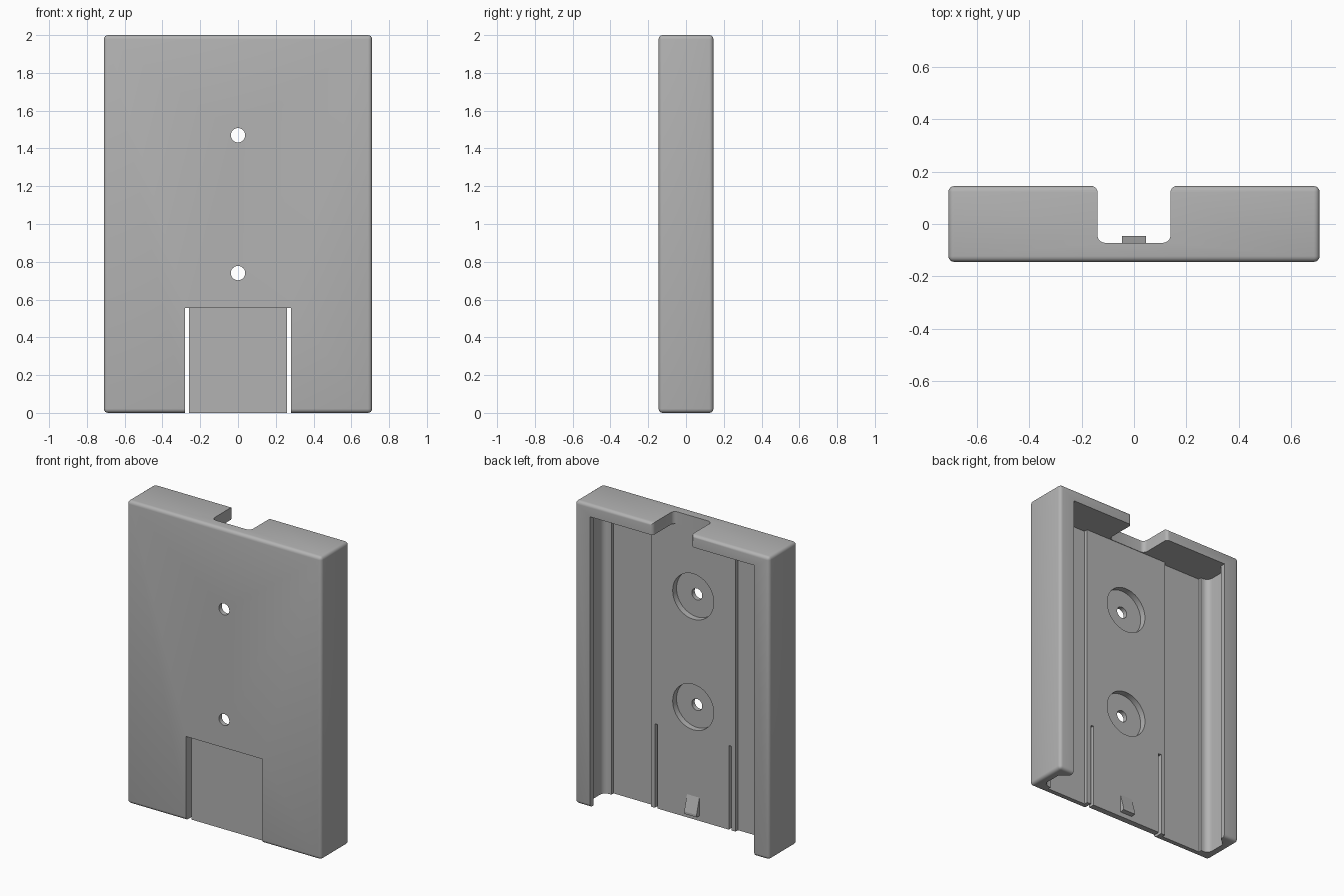
import bpy, bmesh, math
from mathutils import Matrix

cube = bpy.data.objects.get("Cube")
if cube:
    bpy.data.objects.remove(cube, do_unlink=True)

W, D, H = 0.71, 0.145, 2.0       # half width, half depth, height
SLOT_TOP = 0.555

grey = bpy.data.materials.new("plain grey")
grey.use_nodes = True
grey.diffuse_color = (0.45, 0.45, 0.45, 1)
grey.node_tree.nodes["Principled BSDF"].inputs["Base Color"].default_value = (0.45, 0.45, 0.45, 1)


def finish(name, bm):
    bmesh.ops.recalc_face_normals(bm, faces=bm.faces)
    mesh = bpy.data.meshes.new(name)
    bm.to_mesh(mesh)
    bm.free()
    mesh.materials.append(grey)
    obj = bpy.data.objects.new(name, mesh)
    bpy.context.collection.objects.link(obj)
    return obj


def box(name, lo, hi, bevel=0):
    bm = bmesh.new()
    bmesh.ops.create_cube(bm, size=1)
    for v in bm.verts:
        v.co = [lo[i] if v.co[i] < 0 else hi[i] for i in range(3)]
    if bevel:
        bmesh.ops.bevel(bm, geom=bm.edges[:], offset=bevel, segments=4,
                        profile=0.5, affect='EDGES')
    return finish(name, bm)


def prism(name, points, z0, z1):
    """Extrude an x,y outline upwards."""
    bm = bmesh.new()
    face = bm.faces.new([bm.verts.new((x, y, z0)) for x, y in points])
    new = bmesh.ops.extrude_face_region(bm, geom=[face])["geom"]
    bmesh.ops.translate(bm, vec=(0, 0, z1 - z0),
                        verts=[g for g in new if isinstance(g, bmesh.types.BMVert)])
    return finish(name, bm)


def cylinder(name, radius, y0, y1, z):
    bm = bmesh.new()
    bmesh.ops.create_cone(bm, cap_ends=True, segments=48, radius1=radius,
                          radius2=radius, depth=y1 - y0)
    bm.transform(Matrix.Translation((0, (y0 + y1) / 2, z))
                 @ Matrix.Rotation(math.pi / 2, 4, 'X'))
    return finish(name, bm)


def arc(cx, cy, r, a0, a1, n=6):
    return [(cx + r * math.cos(math.radians(a0 + (a1 - a0) * i / n)),
             cy + r * math.sin(math.radians(a0 + (a1 - a0) * i / n))) for i in range(n + 1)]


def mirrored(half):
    """Close a right-hand outline with its mirror image."""
    return half + [(-x, y) for x, y in reversed(half)]


# Rounded holder body
holder = box("holder_body", (-W, -D, 0), (W, D, H), 0.022)
cutters = []

# Cavity: raised middle floor, lower side floors, undercut rails with lips
cavity = [(0.31, -0.075), (0.31, -0.1), (0.6, -0.1), (0.6, -0.078)]
cavity += arc(0.615, -0.038, 0.04, -90, 0)
cavity += [(0.655, 0.06), (0.6, 0.11), (0.6, 0.3)]
cutters.append(prism("cavity_cutter", mirrored(cavity), -0.1, 1.92))

# Cable notch through the top wall
notch = arc(0.11, -0.042, 0.03, -90, 0) + arc(0.162, 0.123, 0.022, 180, 90) + [(0.162, 0.3)]
cutters.append(prism("notch_cutter", mirrored(notch), 1.85, 2.1))

# Spring tongue: thinned front and a slot on each side
cutters.append(box("tongue_recess_cutter", (-0.27, -0.3, -0.1), (0.27, -0.115, SLOT_TOP)))
for side in (-1, 1):
    xs = sorted((side * 0.26, side * 0.28))
    cutters.append(box("slot_cutter", (xs[0], -0.3, -0.1), (xs[1], 0.0, SLOT_TOP)))

# Screw holes with counterbores
for z in (0.74, 1.47):
    cutters.append(cylinder("counterbore_cutter", 0.15, -0.115, 0.0, z))
    cutters.append(cylinder("screw_hole_cutter", 0.038, -0.3, 0.0, z))

bpy.context.view_layer.objects.active = holder
for cutter in cutters:
    mod = holder.modifiers.new("cut", 'BOOLEAN')
    mod.operation, mod.solver, mod.object = 'DIFFERENCE', 'EXACT', cutter
    bpy.ops.object.modifier_apply(modifier=mod.name)
    bpy.data.objects.remove(cutter, do_unlink=True)

# Wedge catch near the tip of the tongue
bm = bmesh.new()
side_outline = [(-0.085, 0.03), (-0.045, 0.035), (-0.045, 0.05), (-0.077, 0.16), (-0.085, 0.16)]
ends = [[bm.verts.new((x, y, z)) for y, z in side_outline] for x in (-0.045, 0.045)]
for end in ends:
    bm.faces.new(end)
for i in range(len(side_outline)):
    j = (i + 1) % len(side_outline)
    bm.faces.new((ends[0][i], ends[0][j], ends[1][j], ends[1][i]))
finish("tongue_catch", bm)

# Smooth the rounded edges only
bpy.ops.object.select_all(action='DESELECT')
holder.select_set(True)
bpy.context.view_layer.objects.active = holder
bpy.ops.object.shade_smooth_by_angle(angle=math.radians(30))
